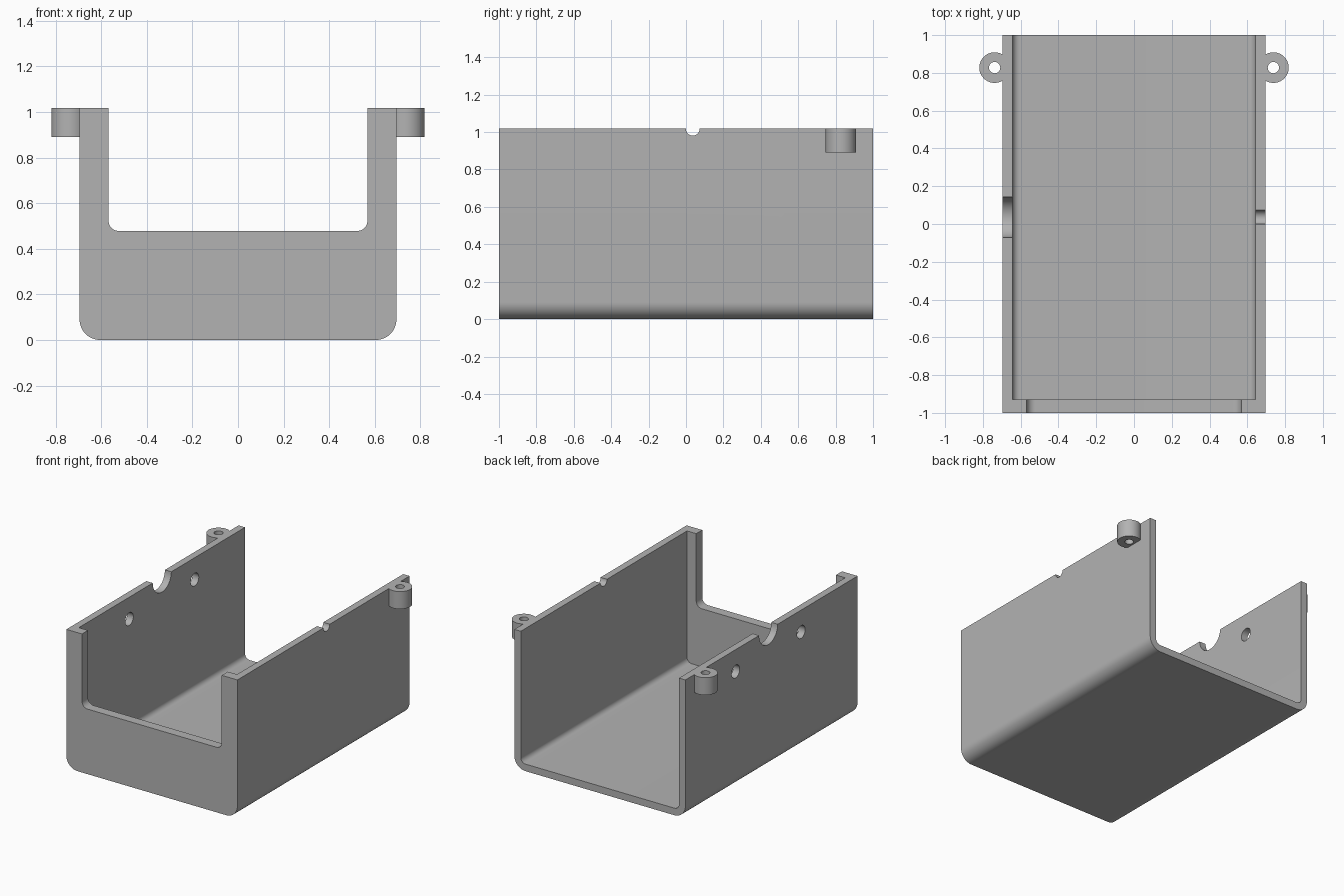
import bpy, bmesh, math
from mathutils import Vector

cube = bpy.data.objects.get("Cube")
if cube:
    bpy.data.objects.remove(cube, do_unlink=True)

grey = bpy.data.materials.new("plain grey")
grey.use_nodes = True
grey.diffuse_color = (0.45, 0.45, 0.45, 1)
grey.node_tree.nodes["Principled BSDF"].inputs["Base Color"].default_value = grey.diffuse_color

WIDTH, HEIGHT, WALL = 0.695, 1.018, 0.052   # half width, full height, wall thickness
NOTCH_Y = 0.036


def arc(cx, cy, r, start, end, steps):
    angles = [math.radians(start + (end - start) * i / steps) for i in range(steps + 1)]
    return [(cx + r * math.cos(a), cy + r * math.sin(a)) for a in angles]


def circle(cx, cy, r, steps=40):
    return arc(cx, cy, r, 0, 360, steps)[:-1]


def trough(half, bottom, top, r):
    """Open-topped outline with rounded lower corners."""
    return ([(half, top), (-half, top)]
            + arc(-half + r, bottom + r, r, 180, 270, 12)
            + arc(half - r, bottom + r, r, 270, 360, 12))


def prism(name, outline, axis, low, high):
    """Extrude a 2D outline along one axis."""
    place = {"x": lambda u, v, w: (w, u, v),
             "y": lambda u, v, w: (u, w, v),
             "z": lambda u, v, w: (u, v, w)}[axis]
    bm = bmesh.new()
    face = bm.faces.new([bm.verts.new(place(u, v, low)) for u, v in outline])
    moved = bmesh.ops.extrude_face_region(bm, geom=[face])["geom"]
    bmesh.ops.translate(bm, vec=Vector(place(0, 0, high - low)),
                        verts=[g for g in moved if isinstance(g, bmesh.types.BMVert)])
    bmesh.ops.recalc_face_normals(bm, faces=bm.faces)
    mesh = bpy.data.meshes.new(name)
    bm.to_mesh(mesh)
    bm.free()
    mesh.materials.append(grey)
    obj = bpy.data.objects.new(name, mesh)
    bpy.context.collection.objects.link(obj)
    return obj


def cut(obj, cutters):
    """Subtract the cutters, bake the result and remove them."""
    for cutter in cutters:
        mod = obj.modifiers.new("cut", "BOOLEAN")
        mod.operation, mod.solver, mod.object = "DIFFERENCE", "EXACT", cutter
    graph = bpy.context.evaluated_depsgraph_get()
    mesh = bpy.data.meshes.new_from_object(obj.evaluated_get(graph))
    obj.modifiers.clear()
    obj.data = mesh
    for cutter in cutters:
        bpy.data.objects.remove(cutter, do_unlink=True)


def smooth(obj):
    bpy.ops.object.select_all(action="DESELECT")
    obj.select_set(True)
    bpy.context.view_layer.objects.active = obj
    bpy.ops.object.shade_smooth_by_angle(angle=math.radians(30))


# Case: rounded block, hollowed from the open back, with a front window
case = prism("case", trough(WIDTH, 0, HEIGHT, 0.09), "y", -1, 1)
cutters = [
    prism("cavity", trough(WIDTH - WALL, WALL, 1.3, 0.038), "y", -0.93, 1.2),
    prism("front_window", trough(0.568, 0.478, 1.4, 0.045), "y", -1.2, -0.8),
    prism("large_notch", circle(NOTCH_Y, HEIGHT, 0.108), "x", -0.9, -0.5),
    prism("small_notch", circle(NOTCH_Y, HEIGHT, 0.037), "x", 0.5, 0.9),
]
# Screw holes either side of the large notch
for side in (-1, 1):
    cutters.append(prism("side_hole", circle(NOTCH_Y + side * 0.38, 0.857, 0.047),
                         "x", -0.9, -0.5))
cut(case, cutters)
smooth(case)

# Screw lugs near the back, one on each side
for side, label in ((1, "left_lug"), (-1, "right_lug")):
    reach = math.degrees(math.acos((WIDTH - 0.738) / 0.081))
    outline = [(side * x, y) for x, y in arc(0.738, 0.828, 0.081, -reach, reach, 36)]
    lug = prism(label, outline, "z", 0.89, HEIGHT)
    cut(lug, [prism("lug_hole", circle(side * 0.738, 0.828, 0.03), "z", 0.8, 1.2)])
    smooth(lug)
